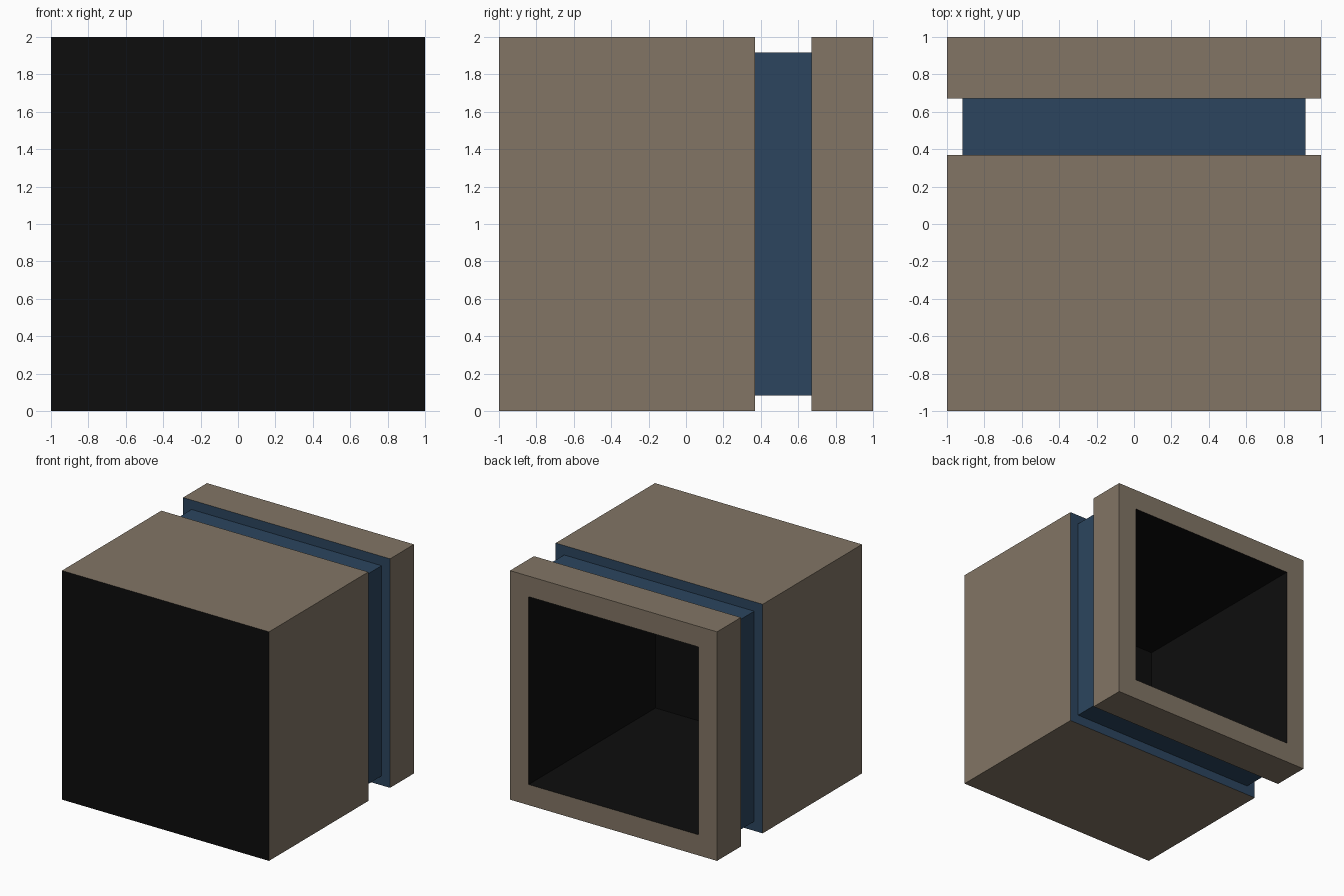
import bpy
import bmesh

if "Cube" in bpy.data.objects:
    bpy.data.objects.remove(bpy.data.objects["Cube"])


def material(name, rgb):
    m = bpy.data.materials.new(name)
    m.diffuse_color = (*rgb, 1)
    m.use_nodes = True
    m.node_tree.nodes["Principled BSDF"].inputs["Base Color"].default_value = m.diffuse_color
    return m


materials = [
    material("tan", (0.223, 0.178, 0.130)),
    material("navy_blue", (0.025, 0.060, 0.114)),
    material("black", (0.004, 0.004, 0.004)),
]
TAN, BLUE, BLACK = range(3)

# Square rings from the front face, over the outside, into the open back:
# (y, half width, colour of the band leading to this ring)
rings = [
    (-1.0, 1.0, None),
    (0.37, 1.0, TAN),      # main body
    (0.37, 0.918, BLUE),   # groove front wall
    (0.67, 0.918, BLUE),   # groove floor
    (0.67, 1.0, BLUE),     # groove rear wall
    (1.0, 1.0, TAN),       # rear rim outside
    (1.0, 0.82, TAN),      # rear rim face
    (-0.75, 0.82, BLACK),  # cavity walls
]

bm = bmesh.new()
previous = first = None
for y, h, colour in rings:
    ring = [bm.verts.new((sx * h, y, 1 + sz * h))
            for sx, sz in ((-1, -1), (1, -1), (1, 1), (-1, 1))]
    if previous:
        for i in range(4):
            j = (i + 1) % 4
            face = bm.faces.new((previous[i], previous[j], ring[j], ring[i]))
            face.material_index = colour
    else:
        first = ring
    previous = ring

# Black front face and cavity end
for ring in (first, previous):
    bm.faces.new(ring).material_index = BLACK
bmesh.ops.recalc_face_normals(bm, faces=bm.faces)

mesh = bpy.data.meshes.new("hollow_box")
bm.to_mesh(mesh)
bm.free()
for m in materials:
    mesh.materials.append(m)
bpy.context.collection.objects.link(bpy.data.objects.new("hollow_box", mesh))
